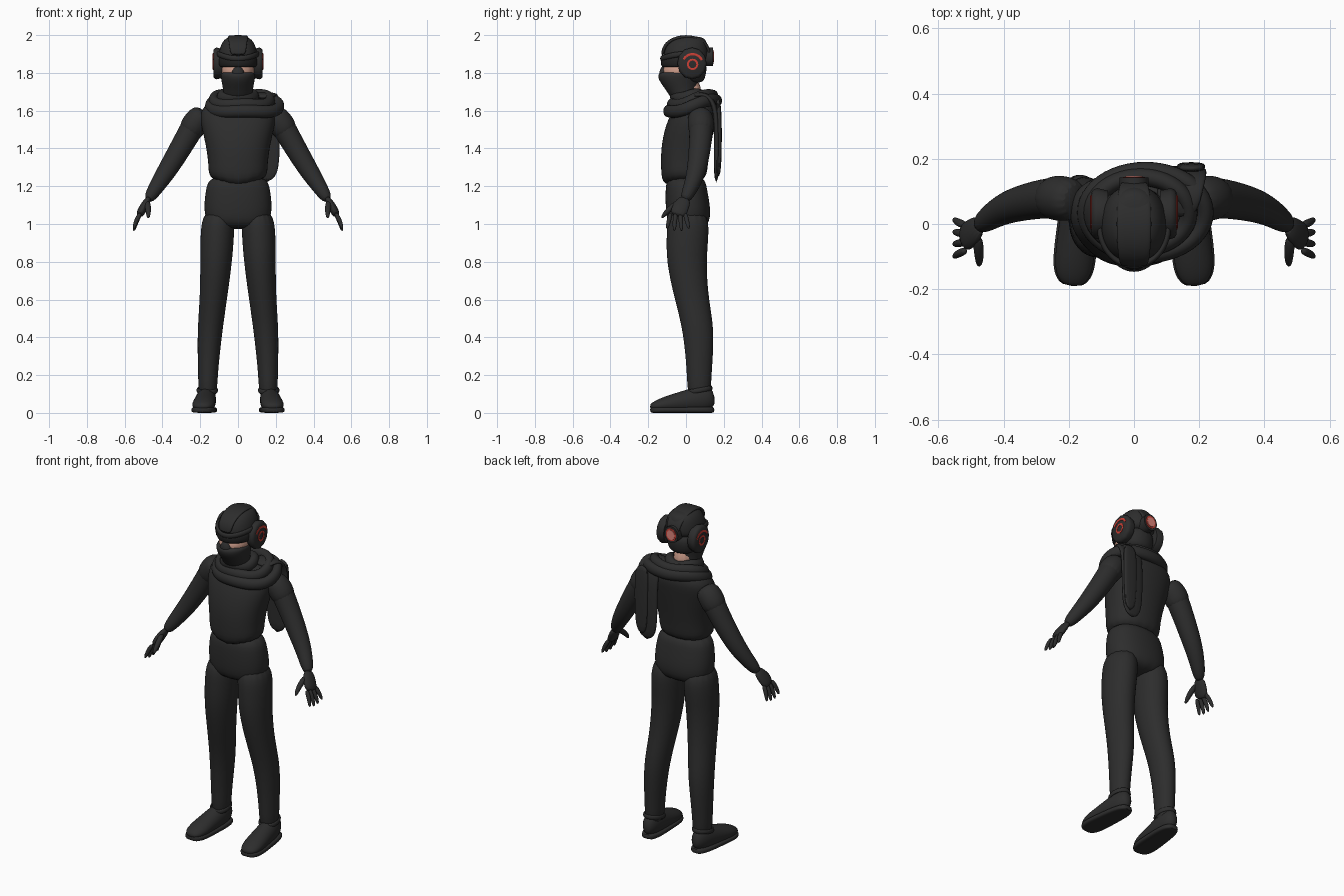
import bpy
import bmesh
from math import cos, sin, pi, radians, copysign
from mathutils import Vector

default = bpy.data.objects.get("Cube")
if default:
    bpy.data.objects.remove(default, do_unlink=True)

X, Y, Z = Vector.Fill(3, 0), Vector.Fill(3, 0), Vector.Fill(3, 0)
X.x = Y.y = Z.z = 1


def material(name, *rgb):
    mat = bpy.data.materials.new(name)
    mat.use_nodes = True
    color = (*rgb, 1)
    mat.diffuse_color = color
    mat.node_tree.nodes["Principled BSDF"].inputs["Base Color"].default_value = color
    return mat


cloth = material("charcoal cloth", .026, .026, .026)
glass = material("dark visor", .016, .016, .016)
skin = material("skin", .6, .33, .25)
red = material("signal red", .6, .05, .035)
pink = material("lamp pink", .75, .24, .2)


def ring_points(center, u, v, wide, deep, sides, power):
    """Points of a superellipse around the center."""
    for k in range(sides):
        angle = 2 * pi * k / sides
        c, s = (copysign(abs(f) ** power, f) for f in (cos(angle), sin(angle)))
        yield center + u * c * wide + v * s * deep


def loft(name, rings, ref=None, mat=cloth, mirror=False, sides=16, power=1,
         aspect=1, sub=2, closed=False, reshape=None):
    """Skin rings (x, y, z, wide[, deep]). Without ref the rings lie flat;
    with ref they stand across the path and wide is measured along ref."""
    bm = bmesh.new()
    centers = [Vector(ring[:3]) for ring in rings]
    last = len(rings) - 1
    loops = []
    for i, (center, ring) in enumerate(zip(centers, rings)):
        u, v = X, Y
        if ref is not None:
            after = centers[(i + 1) % len(rings)] if closed else centers[min(i + 1, last)]
            before = centers[i - 1] if closed else centers[max(i - 1, 0)]
            along = (after - before).normalized()
            u = (ref - along * ref.dot(along)).normalized()
            v = along.cross(u)
        wide = ring[3]
        deep = ring[4] if len(ring) > 4 else wide * aspect
        points = ring_points(center, u, v, wide, deep, sides, power)
        loops.append([bm.verts.new(point) for point in points])
    pairs = list(zip(loops, loops[1:]))
    if closed:
        pairs.append((loops[-1], loops[0]))
    else:
        bm.faces.new(loops[0])
        bm.faces.new(loops[-1])
    for low, high in pairs:
        for k in range(sides):
            bm.faces.new((low[k - 1], low[k], high[k], high[k - 1]))
    if reshape:
        for vert in bm.verts:
            reshape(vert.co)
    bmesh.ops.recalc_face_normals(bm, faces=bm.faces)
    mesh = bpy.data.meshes.new(name)
    bm.to_mesh(mesh)
    bm.free()
    mesh.materials.append(mat)
    obj = bpy.data.objects.new(name, mesh)
    bpy.context.collection.objects.link(obj)
    bpy.ops.object.select_all(action="DESELECT")
    obj.select_set(True)
    bpy.context.view_layer.objects.active = obj
    bpy.ops.object.shade_smooth_by_angle(angle=radians(80 if sub else 50))
    if mirror:
        obj.modifiers.new("Mirror", "MIRROR")
    if sub:
        smooth = obj.modifiers.new("Subdivision", "SUBSURF")
        smooth.levels = smooth.render_levels = sub


def trunk(name, *rings, **options):
    """A loft of flat rings (y, z, wide, deep) on the centre line."""
    loft(name, [(0, *ring) for ring in rings], **options)


def arc(start, end, steps, place):
    """Rings placed by a rule of the angle, in degrees."""
    return [place(radians(start + (end - start) * i / steps)) for i in range(steps + 1)]


# Torso, with the vest hem dipping to a point at the front
def dip_hem(co):
    if co.z < 1.25 and co.y < 0:
        co.z -= .05 * max(0, 1 - abs(co.x) / .15)


trunk("vest", (-.01, 1.22, .16, .12), (-.01, 1.3, .157, .125), (0, 1.42, .172, .136),
      (.03, 1.56, .21, .13), (.06, 1.63, .19, .11), (.05, 1.69, .08, .07),
      power=.88, reshape=dip_hem)
trunk("trouser_hips", (0, 1.26, .15, .1), (0, 1.19, .175, .112),
      (.015, 1.05, .188, .125), (.01, .97, .15, .1), power=.88)

# Legs
loft("legs", [
    (.1, .01, 1.08, .086), (.11, .01, .95, .092), (.115, 0, .8, .086),
    (.13, .03, .6, .073), (.15, .07, .43, .068), (.16, .07, .2, .052),
    (.16, .07, .06, .05)], aspect=1.25, mirror=True)


# Shoes, lower and wider towards the toe
def shoe_ring(i, steps=12):
    t = (i + .3) / (steps + .6)
    rounding = (1 - abs(2 * t - 1) ** 4) ** .5
    half = .085 - .055 * t
    return (.16 + .03 * t, .16 - .36 * t, half,
            (.05 + .017 * t) * rounding, half * rounding)


shoe = [shoe_ring(i) for i in range(13)]
loft("shoes", shoe, ref=X, mirror=True, sub=1)
loft("shoe_soles", [(x, y, .016, wide + .005, .016) for x, y, z, wide, deep in shoe],
     ref=X, mirror=True, power=.5, sub=1)
loft("shoe_cuffs", arc(0, 330, 11, lambda t: (
    .163 + .053 * cos(t), .07 + .067 * sin(t), .12 + .012 * sin(t), .014, .007)),
    ref=Z, mirror=True, sides=8, sub=1, closed=True)

# Arms with short sleeves over them
arm = [(.17, .07, 1.59, .055), (.22, .08, 1.55, .067), (.27, .08, 1.46, .062),
       (.37, .06, 1.29, .054), (.43, .03, 1.2, .042), (.48, -.01, 1.12, .03)]
loft("arms", arm, ref=Y, mirror=True)
loft("sleeves", [(x, y, z, wide + .006) for x, y, z, wide in arm[:3]],
     ref=Y, mirror=True)

# Hands: palm, four fingers and thumb
loft("palms", [(.47, 0, 1.14, .034), (.5, -.03, 1.09, .046), (.525, -.046, 1.04, .045)],
     ref=Y, mirror=True, aspect=.5)
for i, finger in enumerate(("index", "middle", "ring", "little")):
    spread = 1.5 - i
    y = -.043 - .025 * spread
    drop = .085 - .012 * abs(spread)
    loft(finger + "_fingers", [
        (.515, y, 1.06, .013), (.54, y - .007 * spread, 1.05 - drop / 2, .013),
        (.553, y - .014 * spread, 1.04 - drop, .008)],
        ref=Y, mirror=True, sides=10)
loft("thumbs", [(.48, -.035, 1.12, .018), (.474, -.1, 1.07, .016), (.475, -.13, 1.03, .008)],
     ref=Y, mirror=True, sides=10)


# Scarf: draped loops around the neck and a tail over the left shoulder
def scarf_loop(name, cx, cy, rx, ry, z, tilt):
    loft(name, arc(0, 345, 23, lambda t: (
        cx + rx * cos(t), cy + ry * sin(t),
        z + tilt * sin(t) + .008 * sin(3 * t), .035, .029)),
        ref=Z, sides=10, sub=1, closed=True)


scarf_loop("scarf_outer_loop", .035, .035, .185, .13, 1.625, .035)
scarf_loop("scarf_middle_loop", .02, .035, .15, .11, 1.655, .03)
scarf_loop("scarf_collar", 0, .015, .085, .075, 1.675, .005)
tail = [(.13, .02, 1.67, .06), (.14, .1, 1.695, .07), (.15, .155, 1.64, .075),
        (.15, .165, 1.5, .072), (.15, .16, 1.21, .072)]
loft("scarf_tail", tail, ref=X, power=.7, aspect=.22)
loft("scarf_tail_fold", [(x + .025, y + .014, z + .03, wide * .6)
                         for x, y, z, wide in tail[2:]], ref=X, power=.7, aspect=.3)

# Head: skin, mask and helmet
trunk("neck", (.027, 1.62, .06, .06), (.022, 1.78, .06, .06), mat=skin)
trunk("face", (-.02, 1.72, .07, .08), (-.027, 1.79, .088, .105),
      (-.02, 1.86, .092, .105), mat=skin)
trunk("face_mask", (0, 1.65, .078, .075), (-.02, 1.7, .078, .08),
      (-.036, 1.75, .088, .104), (-.04, 1.785, .094, .114), (-.034, 1.81, .091, .106))
trunk("mask_nose", (-.12, 1.77, .05, .03), (-.115, 1.84, .02, .02))
trunk("neck_guard", (.04, 1.745, .062, .05), (.036, 1.78, .092, .07), (.03, 1.88, .1, .09))
trunk("helmet_shell", (0, 1.845, .1, .115), (0, 1.9, .108, .125),
      (.01, 1.97, .086, .105), (.02, 1.995, .046, .06), power=.92)
loft("helmet_crest", arc(0, 180, 10, lambda t: (
    0, -.125 * cos(t), 1.89 + .102 * sin(t) ** .8, .04 + .014 * sin(t), .009)),
    ref=X, power=.6, sub=1)
loft("helmet_brow", arc(-190, 10, 14, lambda t: (
    .106 * cos(t), -.008 + .121 * sin(t), 1.888 + .012 * cos(2 * t), .016, .01)),
    ref=Z, sides=8, sub=1)
loft("visor", arc(-175, -5, 12, lambda t: (
    .096 * cos(t), -.018 + .107 * sin(t), 1.857, .028, .01)),
    ref=Z, mat=glass, sides=8, sub=1)

# Ear cups with red ring and arc markings
loft("ear_cups", [(x, .032, 1.85, wide) for x, wide in
                  ((.08, .07), (.112, .078), (.124, .074), (.131, .064))],
     ref=Y, mirror=True, sides=12, aspect=1.08, sub=0)


def ear_mark(name, start, end, radius, width, closed):
    loft(name, arc(start, end, 18, lambda t: (
        .1315, .035 + radius * cos(t), 1.845 + radius * sin(t), .003, width)),
        ref=X, mat=red, mirror=True, sides=6, sub=0, closed=closed)


ear_mark("ear_rings", 0, 341, .025, .006, True)
ear_mark("ear_arcs", 25, 150, .054, .007, False)


# Rear lamp
def lamp_disc(name, front, back, radius, mat):
    loft(name, [(0, y, 1.885, radius) for y in (front, back)],
         ref=X, mat=mat, sides=20, aspect=1.1, sub=0)


lamp_disc("lamp_housing", .09, .142, .045, cloth)
lamp_disc("lamp_rim", .14, .1445, .034, red)
lamp_disc("lamp_lens", .141, .147, .026, pink)
